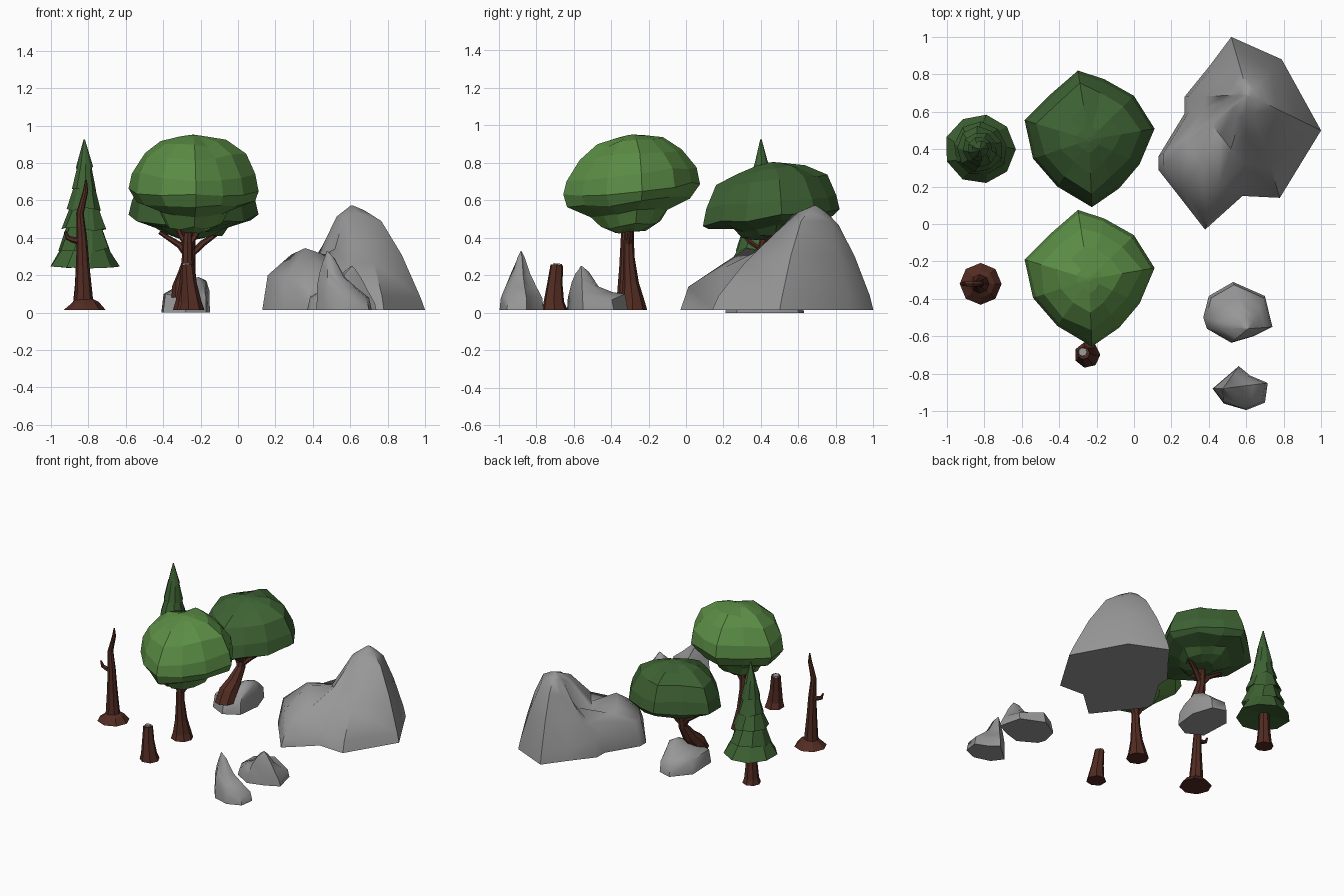
import bpy, bmesh, math, random
from mathutils import Vector

random.seed(4)


def material(name, rgb):
    m = bpy.data.materials.new(name)
    m.diffuse_color = (*rgb, 1)
    return m


LIGHT = material("light_leaf_green", (0.105, 0.27, 0.06))
DARK = material("dark_leaf_green", (0.048, 0.125, 0.034))
BARK = material("bark_brown", (0.085, 0.025, 0.016))
STONE = material("stone_grey", (0.31, 0.31, 0.31))


def build(name, lofts, mats, smooth=None):
    """Each loft is a list of equal-length point rings, capped at both ends."""
    bm = bmesh.new()
    for rings in lofts:
        vs = [[bm.verts.new(p) for p in r] for r in rings]
        n = len(rings[0])
        for a, b in zip(vs, vs[1:]):
            for i in range(n):
                j = (i + 1) % n
                bm.faces.new((a[i], a[j], b[j], b[i]))
        bm.faces.new(vs[0][::-1])
        bm.faces.new(vs[-1])
    bmesh.ops.recalc_face_normals(bm, faces=bm.faces)
    me = bpy.data.meshes.new(name)
    bm.to_mesh(me)
    bm.free()
    for m in mats:
        me.materials.append(m)
    if smooth:
        me.polygons.foreach_set("use_smooth", [True] * len(me.polygons))
        me.set_sharp_from_angle(angle=math.radians(smooth))
    ob = bpy.data.objects.new(name, me)
    bpy.context.collection.objects.link(ob)
    return ob


def tube(path, n=7):
    """Rings along a path of (x, y, z, radius)."""
    pts = [Vector(p[:3]) for p in path]
    rings = []
    for i, p in enumerate(pts):
        d = (pts[min(i + 1, len(pts) - 1)] - pts[max(i - 1, 0)]).normalized()
        if i == 0 and d.z > 0.5:
            d = Vector((0, 0, 1))
        u = Vector((0, 1, 0)).cross(d)
        if u.length < 0.2:
            u = Vector((1, 0, 0))
        u.normalize()
        w = d.cross(u)
        r = path[i][3]
        rings.append([p + r * (u * math.cos(a) + w * math.sin(a))
                      for a in (math.tau * k / n for k in range(n))])
    return rings


def rock(name, peak, spokes, base=0.015, shoulder=0.95):
    """Spokes: outline x, y, then heights at 94%, 68% and 40% of the way out."""
    P = Vector(peak)
    rings = []
    for k, t in enumerate((1, 0.94, 0.68, 0.4, 0.17)):
        ring = []
        for x, y, *h in spokes:
            if k == 4:
                z = P.z * (shoulder * 0.7 + 0.3) * 0.6 + 0.4 * (h[2] * 0.4 + P.z * 0.6)
            else:
                z = base if k == 0 else h[k - 1]
            ring.append((P.x + (x - P.x) * t, P.y + (y - P.y) * t, z))
        rings.append(ring)
    rings.append([(P.x + (p[0] - P.x) * 0.1, P.y + (p[1] - P.y) * 0.1, P.z) for p in rings[-1]])
    return build(name, [rings], [STONE], 50)


# Rocks
rock("large_rock", (0.61, 0.69, 0.572), [
    (0.52, 1.0, .09, .30, .47), (0.79, 0.88, .09, .31, .49), (1.0, 0.5, .08, .31, .49),
    (0.78, 0.14, .09, .27, .42), (0.58, 0.15, .10, .25, .40), (0.38, -0.03, .14, .24, .34),
    (0.24, 0.15, .19, .345, .31), (0.13, 0.29, .20, .31, .29), (0.13, 0.36, .20, .26, .29),
    (0.27, 0.59, .15, .23, .33), (0.27, 0.68, .14, .25, .39), (0.4, 0.84, .10, .27, .44)])
rock("middle_rock", (0.61, -0.56, 0.25), [
    (0.53, -0.31, .10, .11, .13), (0.70, -0.385, .07, .10, .15), (0.74, -0.55, .05, .11, .18),
    (0.64, -0.60, .06, .14, .21), (0.52, -0.635, .08, .16, .21), (0.39, -0.56, .06, .12, .16),
    (0.37, -0.50, .08, .12, .15), (0.40, -0.385, .10, .12, .13)], shoulder=.88)
rock("front_rock", (0.475, -0.88, 0.33), [
    (0.56, -0.76, .08, .14, .21), (0.62, -0.81, .09, .13, .19), (0.715, -0.85, .08, .13, .19),
    (0.70, -0.955, .08, .13, .19), (0.60, -0.995, .08, .14, .21), (0.48, -0.96, .15, .21, .26),
    (0.42, -0.88, .15, .22, .27)], shoulder=.88)
rock("tree_rock", (-0.21, 0.42, 0.19), [
    (-0.40, 0.27, .10, .12, .15), (-0.28, 0.21, .08, .12, .16), (-0.17, 0.27, .09, .14, .17),
    (-0.15, 0.45, .12, .17, .18), (-0.20, 0.60, .08, .13, .17), (-0.30, 0.63, .07, .11, .15),
    (-0.41, 0.50, .10, .13, .15)], base=0.0)

# Leafy crowns: one irregular outline scaled along a dome profile
OUTLINE = [(-.06, .37), (-.21, .24), (-.345, .105), (-.30, -.10), (-.17, -.25), (.015, -.36),
           (.16, -.26), (.27, -.13), (.35, .06), (.24, .235), (.08, .325)]
PROFILE = [(.22, -.225), (.42, -.20), (.56, -.125), (.9, -.08), (1.0, -.01), (.95, .08),
           (.78, .18), (.48, .245), (.2, .275), (.04, .285)]


def crown(name, mat, cx, cy, cz, under):
    rings = []
    for i, (s, h) in enumerate(PROFILE):
        h = h * under if h < -0.05 else h
        ring = []
        for x, y in OUTLINE:
            k = s * (1 + (random.uniform(-.06, .06) if s < .94 else 0))
            dz = random.uniform(-.014, .014) if i < 8 else 0
            ring.append((cx + x * k, cy + y * k, cz + h + 0.1 * y * k + dz))
        rings.append(ring)
    build(name, [rings], [mat])


crown("light_tree_crown", LIGHT, -0.24, -0.295, 0.665, 1.0)
crown("dark_tree_crown", DARK, -0.24, 0.45, 0.518, 0.5)

# Trunks with forked branches
build("light_tree_trunk", [
    tube([(-.27, -.285, .015, .078), (-.27, -.285, .06, .064), (-.27, -.295, .16, .043),
          (-.27, -.305, .30, .030), (-.27, -.305, .38, .028), (-.265, -.30, .50, .02)], 8),
    tube([(-.27, -.305, .36, .020), (-.305, -.30, .41, .016), (-.36, -.295, .54, .01)], 6),
    tube([(-.265, -.305, .36, .020), (-.23, -.30, .41, .016), (-.16, -.295, .54, .01)], 6)], [BARK])
build("dark_tree_trunk", [
    tube([(-.285, .25, .08, .07), (-.285, .29, .135, .068), (-.275, .35, .20, .05),
          (-.26, .405, .29, .033), (-.25, .43, .46, .022)], 8),
    tube([(-.26, .405, .29, .024), (-.31, .42, .36, .018), (-.42, .43, .43, .01)], 6),
    tube([(-.26, .405, .30, .024), (-.19, .43, .37, .018), (-.10, .46, .43, .01)], 6),
    tube([(-.25, .41, .33, .02), (-.25, .34, .38, .015), (-.25, .28, .45, .01)], 6)], [BARK])

# Bare tree with a flared foot, bent tip and one side branch
build("bare_tree", [
    tube([(-.82, -.32, .015, .112), (-.82, -.32, .052, .075), (-.825, -.32, .07, .05),
          (-.83, -.32, .25, .036), (-.835, -.32, .40, .028), (-.845, -.32, .53, .02),
          (-.825, -.32, .61, .016), (-.815, -.32, .65, .014), (-.813, -.32, .71, .005)], 8),
    tube([(-.83, -.32, .38, .02), (-.885, -.32, .39, .016), (-.91, -.32, .40, .013),
          (-.925, -.32, .435, .006)], 6)], [BARK])

# Stump: tapered wall with slanted top, pale core as a thin plate
build("stump", [tube([(-.25, -.70, .015, .07), (-.252, -.705, .06, .056), (-.262, -.70, .15, .043),
                      (-.27, -.69, .255, .034)], 7)], [BARK])
build("stump_core", [tube([(-.274, -.685, .252, .025), (-.274, -.684, .263, .023)], 7)], [STONE])

# Pine: trunk and zigzag tiers
build("pine_trunk", [tube([(-.83, .40, .015, .065), (-.83, .40, .05, .052), (-.83, .40, .15, .042),
                           (-.83, .40, .40, .03)], 8)], [BARK])
tiers = [(.235, .182, .115), (.335, .145, .092), (.44, .12, .07), (.55, .093, .052),
         (.66, .068, .035), (.77, .045, .004)]
N = 9


def pine_ring(r, z, twist, jag):
    ring = []
    for k in range(N):
        a = math.tau * k / N + twist
        j = random.uniform(-1, 1) * jag
        ring.append((-.822 + r * (1 + j) * math.cos(a), .40 + r * (1 + j) * math.sin(a), z + j * .25))
    return ring


rings = []
for i, (z, r, top) in enumerate(tiers):
    inner = 0.04 if i == 0 else tiers[i - 1][2]
    rings += [pine_ring(inner, z + 0.03, i * .15, 0), pine_ring(r, z, i * .15, .06)]
rings.append(pine_ring(tiers[-1][2], 0.925, .75, 0))
build("pine_foliage", [rings], [DARK])
